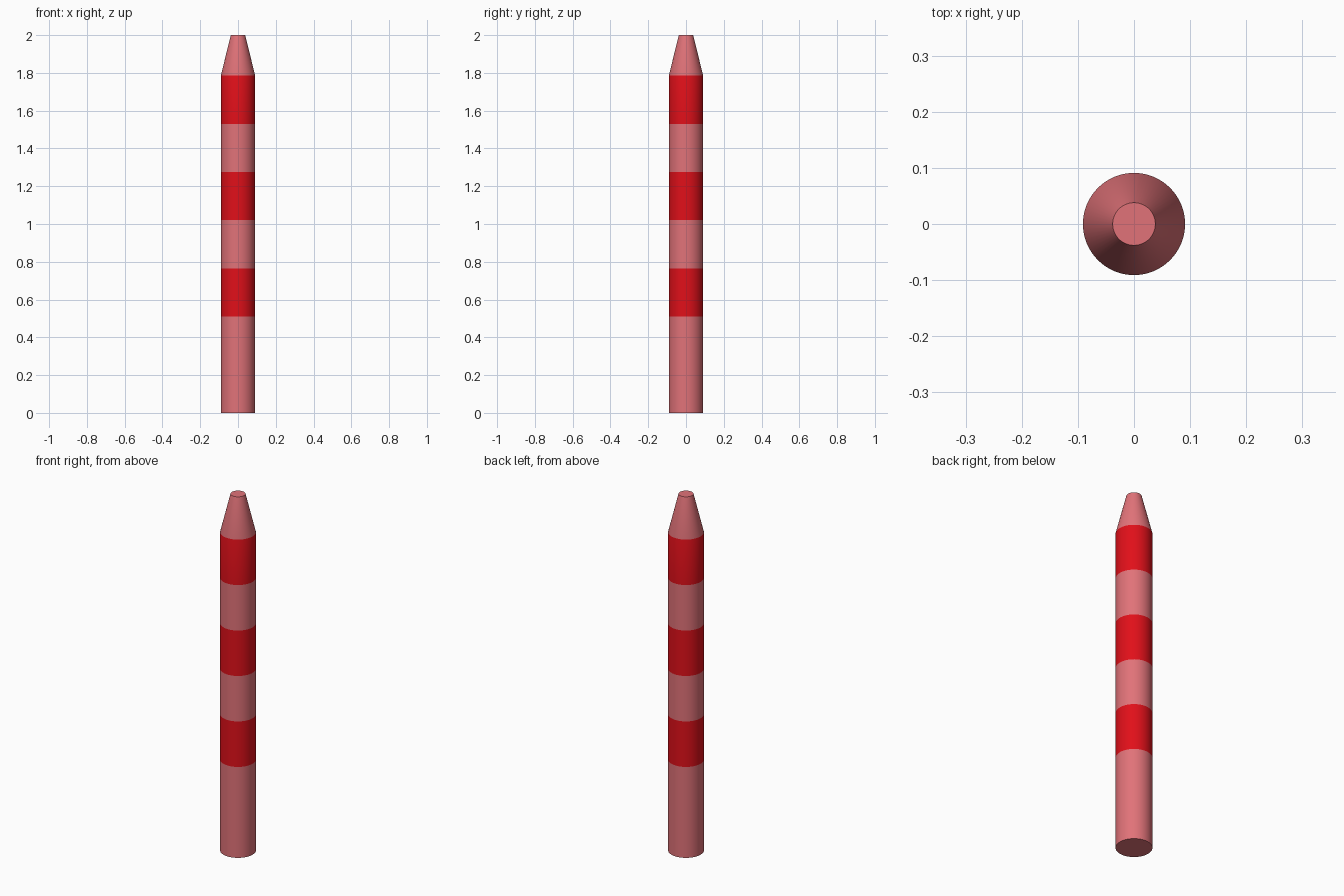
import bpy, bmesh, math

if "Cube" in bpy.data.objects:
    bpy.data.objects.remove(bpy.data.objects["Cube"])

SIDES = 64
R, TIP_R = 0.091, 0.038


def material(name, colour):
    m = bpy.data.materials.new(name)
    m.diffuse_color = (*colour, 1)
    m.use_nodes = True
    m.node_tree.nodes["Principled BSDF"].inputs["Base Color"].default_value = m.diffuse_color
    return m


pink = material("pale_red", (0.75, 0.17, 0.19))
red = material("red", (0.75, 0.005, 0.01))

# Profile rings (radius, height) from ground to tip; bands alternate in colour
rings = [(R, 0), (R, 0.51), (R, 0.765), (R, 1.02), (R, 1.275),
         (R, 1.53), (R, 1.785), (TIP_R, 2.0)]

bm = bmesh.new()
loops = [[bm.verts.new((r * math.cos(a), r * math.sin(a), z))
          for a in (2 * math.pi * i / SIDES for i in range(SIDES))]
         for r, z in rings]

# Pole bands
for k, (low, high) in enumerate(zip(loops, loops[1:])):
    for i in range(SIDES):
        j = (i + 1) % SIDES
        f = bm.faces.new((low[i], low[j], high[j], high[i]))
        f.material_index = k % 2

# End caps
bm.faces.new(loops[0][::-1])
bm.faces.new(loops[-1])

mesh = bpy.data.meshes.new("striped_pole")
bm.to_mesh(mesh)
bm.free()
mesh.materials.append(pink)
mesh.materials.append(red)
pole = bpy.data.objects.new("striped_pole", mesh)
bpy.context.collection.objects.link(pole)

# Smooth sides with sharp cap rims
bpy.context.view_layer.objects.active = pole
pole.select_set(True)
bpy.ops.object.shade_smooth_by_angle(angle=math.radians(40))
